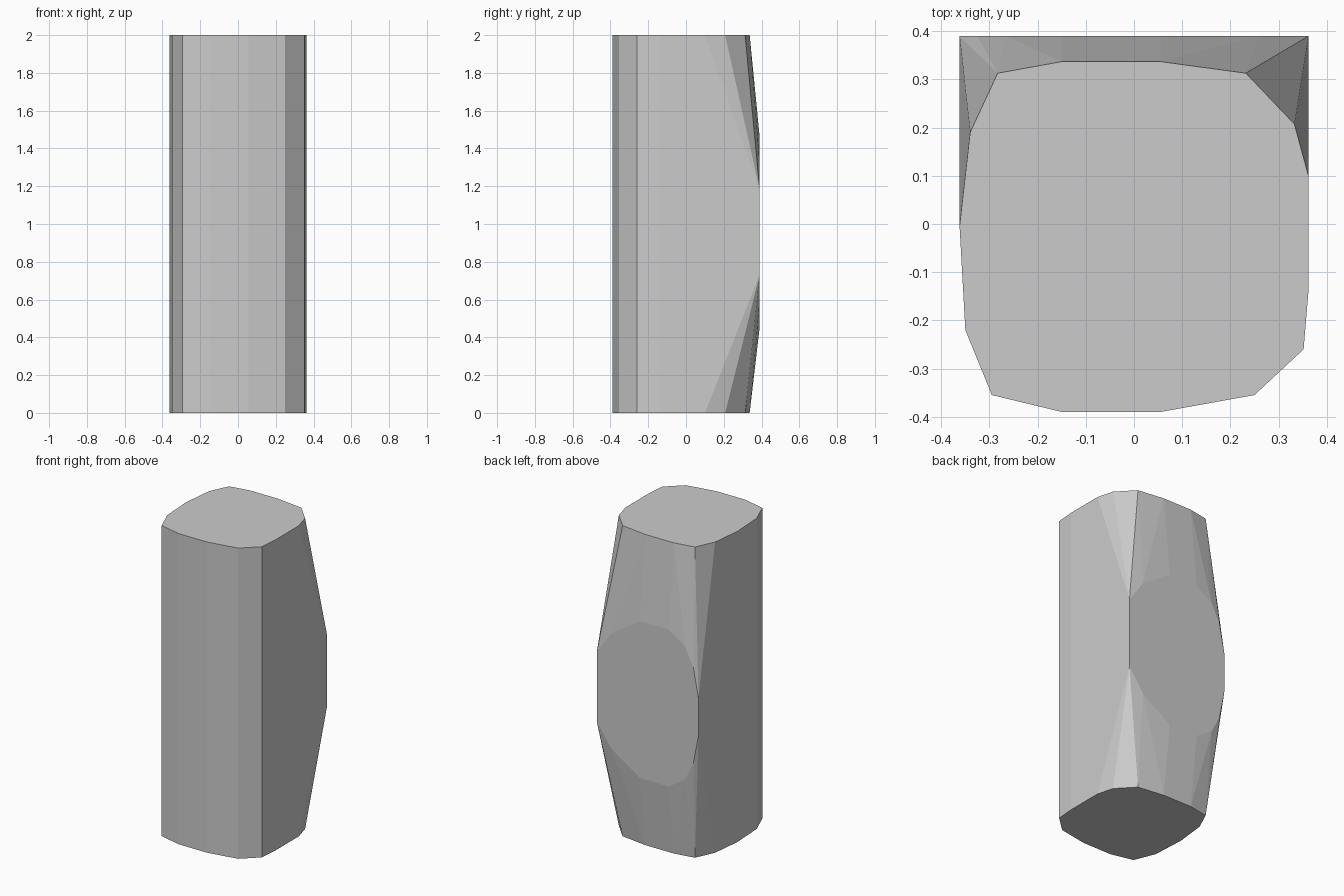
import bpy, bmesh, math

if "Cube" in bpy.data.objects:
    bpy.data.objects.remove(bpy.data.objects["Cube"])

# Cross-section of the column ends (x, y)
END = [(-0.15, -0.39), (0.055, -0.39), (0.25, -0.355), (0.352, -0.26),
       (0.362, -0.14), (0.362, 0.10), (0.333, 0.207), (0.232, 0.313),
       (0.055, 0.337), (-0.15, 0.337), (-0.283, 0.313), (-0.34, 0.19),
       (-0.362, -0.005), (-0.35, -0.22), (-0.295, -0.355)]

# Bulging flat back panel: (x, half height) around its mid height
BACK = [(0.362, 0.225), (0.26, 0.37), (0.055, 0.505), (-0.15, 0.505),
        (-0.265, 0.43), (-0.325, 0.31), (-0.362, 0.12)]
BACK_Y, MID_Z = 0.39, 0.957

bm = bmesh.new()
for z in (0.0, 2.0):
    for x, y in END:
        bm.verts.new((x, y, z))
for side in (-1, 1):
    for x, h in BACK:
        bm.verts.new((x, BACK_Y, MID_Z + side * h))

# Faceted skin around the ends and the panel
bmesh.ops.convex_hull(bm, input=bm.verts[:])
bmesh.ops.delete(bm, geom=[v for v in bm.verts if not v.link_faces], context='VERTS')
bmesh.ops.dissolve_limit(bm, angle_limit=math.radians(0.5),
                         verts=bm.verts[:], edges=bm.edges[:])
bmesh.ops.recalc_face_normals(bm, faces=bm.faces[:])

mesh = bpy.data.meshes.new("faceted_column")
bm.to_mesh(mesh)
bm.free()
obj = bpy.data.objects.new("faceted_column", mesh)
bpy.context.collection.objects.link(obj)
